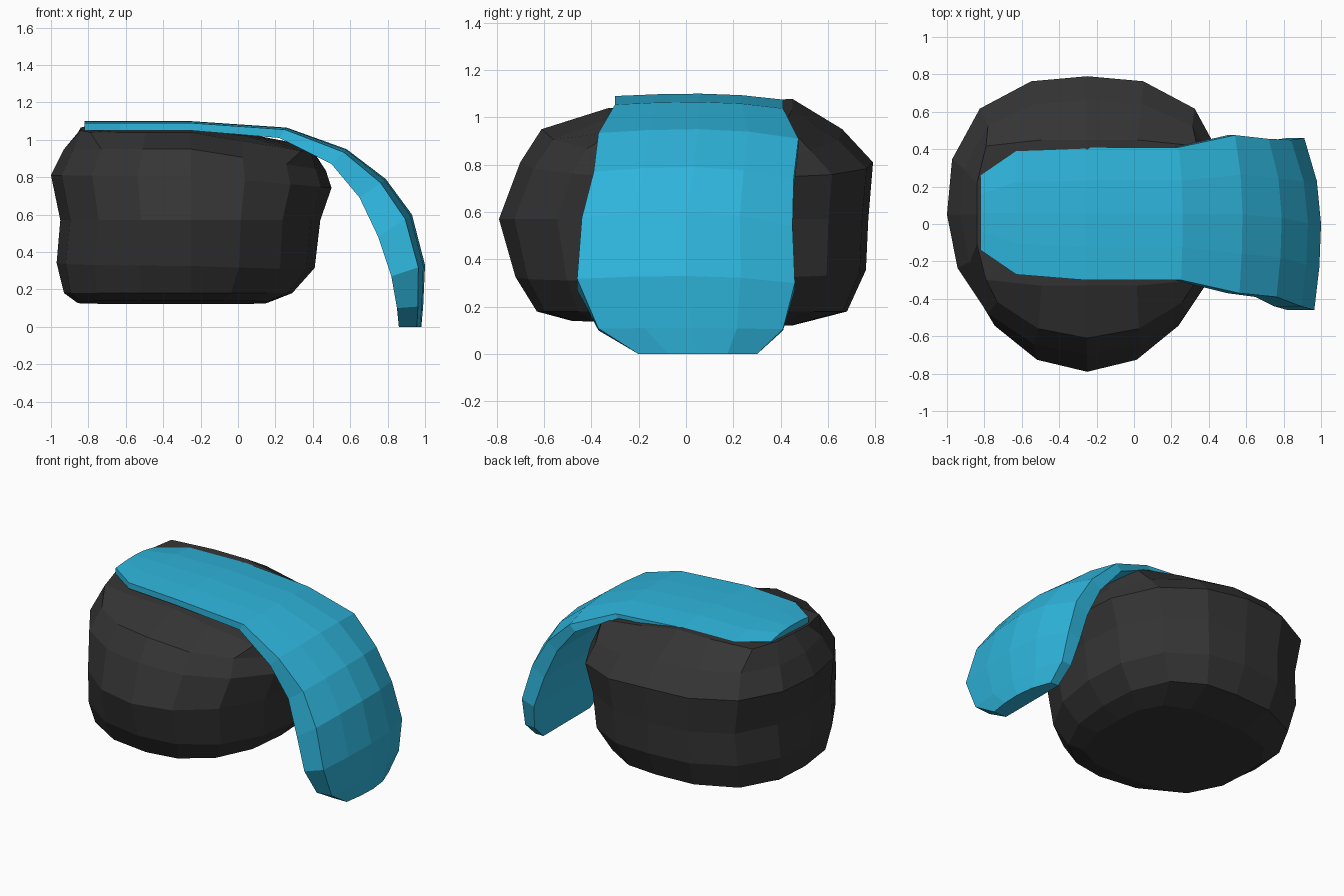
import bpy
import bmesh
from math import cos, sin, pi
from mathutils import Vector

default_cube = bpy.data.objects.get("Cube")
if default_cube:
    bpy.data.objects.remove(default_cube, do_unlink=True)


def make_material(name, colour):
    material = bpy.data.materials.new(name)
    material.use_nodes = True
    material.diffuse_color = (*colour, 1)
    shader = next(n for n in material.node_tree.nodes if n.type == "BSDF_PRINCIPLED")
    shader.inputs["Base Color"].default_value = (*colour, 1)
    return material


def loft(name, rings, material):
    """Skin a list of closed rings with flat faces and cap both ends."""
    bm = bmesh.new()
    loops = [[bm.verts.new(point) for point in ring] for ring in rings]
    count = len(loops[0])
    for lower, upper in zip(loops, loops[1:]):
        for a in range(count):
            b = (a + 1) % count
            bm.faces.new((lower[a], lower[b], upper[b], upper[a]))
    bm.faces.new(loops[0])
    bm.faces.new(loops[-1])
    bmesh.ops.recalc_face_normals(bm, faces=bm.faces)
    mesh = bpy.data.meshes.new(name)
    bm.to_mesh(mesh)
    bm.free()
    mesh.materials.append(material)
    part = bpy.data.objects.new(name, mesh)
    bpy.context.collection.objects.link(part)
    return part


def body_ring(z, left, right, front, back, front_power, back_power, drop, rise):
    """Sixteen-sided outline whose corners sharpen with the powers."""
    middle_x = -0.25
    middle_y = 0.05
    ring = []
    for step in range(16):
        c, s = cos(step * pi / 8), sin(step * pi / 8)
        power = back_power if s > 0 else front_power
        radius = (abs(c) ** power + abs(s) ** power) ** (-1 / power)
        reach_x = right - middle_x if c > 0 else middle_x - left
        reach_y = back - middle_y if s > 0 else middle_y - front
        x = middle_x + c * radius * reach_x
        y = middle_y + s * radius * reach_y
        height = z - drop * max(0, x - middle_x) + rise * y
        ring.append(Vector((x, y, height)))
    return ring


def strap_ring(outer_x, outer_z, inner_x, inner_z, front, back):
    """Cross-section with a crowned outer side and a flat inner side."""
    outer, inner = [], []
    for column in range(5):
        u = column / 4
        y = front + (back - front) * u
        top = Vector((outer_x, y, outer_z))
        under = Vector((inner_x, y, inner_z))
        edge = 2 * u - 1
        sag = edge * edge * (0.5 if edge > 0 else 0.2)
        outer.append(top.lerp(under, sag))
        inner.append(under)
    return outer + inner[::-1]


charcoal = make_material("charcoal", (0.035, 0.035, 0.035))
sky_blue = make_material("sky blue", (0.028, 0.465, 0.72))

# Faceted body: height, left, right, front, back, corner powers, drop, rise
body_levels = [
    (0.13, -0.86, 0.16, -0.48, 0.45, 3.5, 3, 0, -0.02),
    (0.18, -0.93, 0.29, -0.63, 0.68, 2.3, 2.8, 0, 0),
    (0.34, -0.97, 0.41, -0.72, 0.76, 2.1, 2.6, 0.04, 0.02),
    (0.57, -0.95, 0.44, -0.79, 0.77, 2, 2.6, 0, 0),
    (0.81, -1, 0.5, -0.70, 0.79, 2, 2.6, 0.09, 0),
    (0.95, -0.93, 0.47, -0.61, 0.66, 2, 2.8, 0.16, 0),
    (1.055, -0.84, 0.39, -0.33, 0.45, 8, 8, 0.17, 0.05),
    (1.06, -0.55, 0.05, -0.12, 0.25, 8, 8, 0.12, 0.04),
]
loft("rounded_body", [body_ring(*level) for level in body_levels], charcoal)

# Curved strap: outer x and z, inner x and z, front and back edge
strap_stations = [
    (-0.82, 1.1, -0.82, 1.05, -0.14, 0.26),
    (-0.63, 1.1, -0.63, 1.05, -0.27, 0.39),
    (-0.26, 1.1, -0.26, 1.05, -0.3, 0.41),
    (0.26, 1.065, 0.22, 1.01, -0.3, 0.41),
    (0.58, 0.95, 0.5, 0.87, -0.37, 0.475),
    (0.79, 0.79, 0.65, 0.69, -0.39, 0.455),
    (0.93, 0.6, 0.75, 0.48, -0.44, 0.45),
    (1, 0.33, 0.82, 0.27, -0.46, 0.46),
    (0.99, 0.11, 0.85, 0.1, -0.37, 0.41),
    (0.98, 0, 0.86, 0, -0.2, 0.3),
]
loft("curved_strap", [strap_ring(*station) for station in strap_stations], sky_blue)
